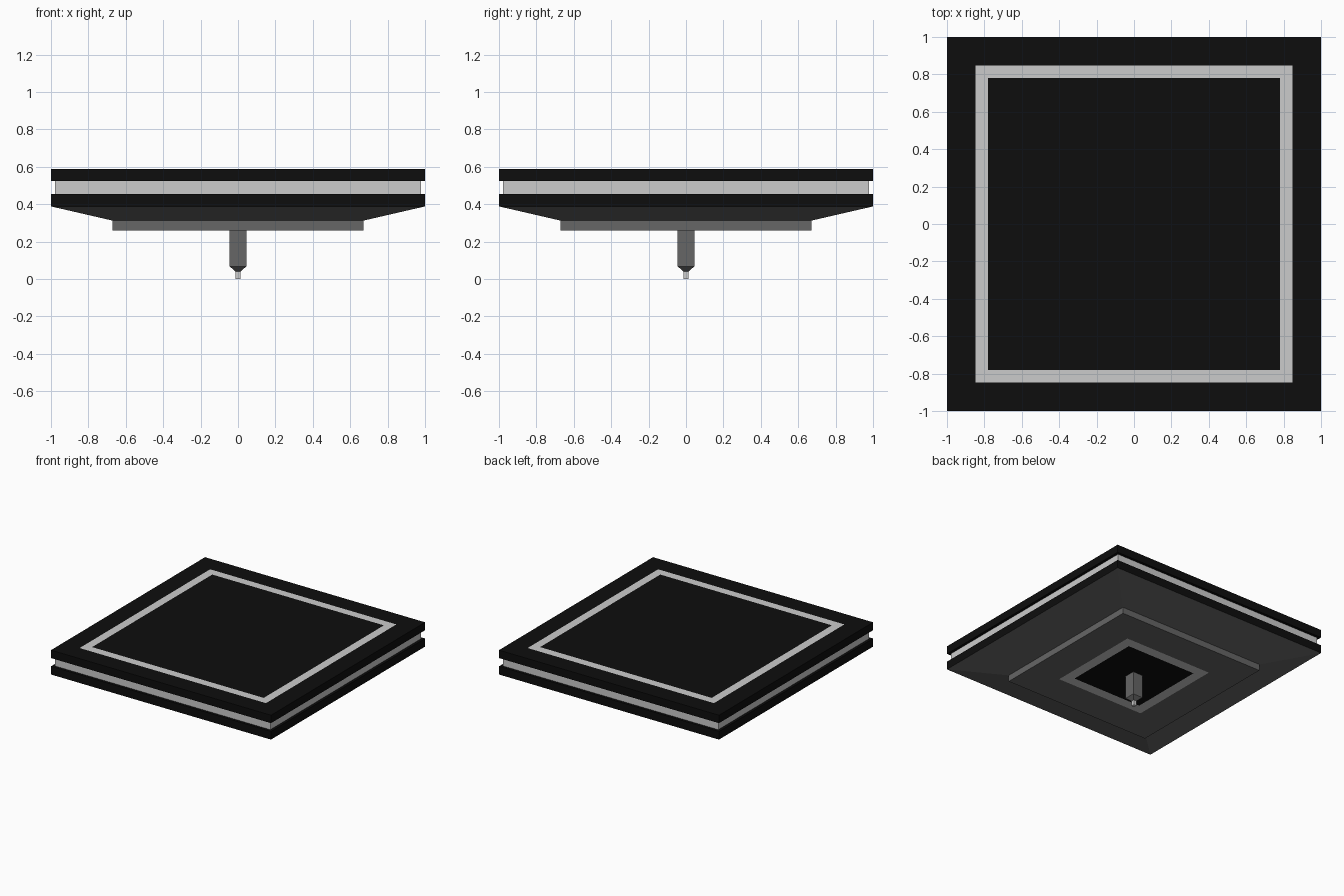
import bpy, bmesh

if "Cube" in bpy.data.objects:
    bpy.data.objects.remove(bpy.data.objects["Cube"])


def material(name, v):
    m = bpy.data.materials.new(name)
    m.diffuse_color = (v, v, v, 1)
    m.use_nodes = True
    m.node_tree.nodes["Principled BSDF"].inputs["Base Color"].default_value = m.diffuse_color
    return m


BLACK, MID, LIGHT = material("black", 0.004), material("mid_grey", 0.133), material("light_grey", 0.8)
CORNERS = ((-1, -1), (1, -1), (1, 1), (-1, 1))


def square_shell(name, profile, mats, cap_top=None, cap_bottom=None):
    """Skin square rings (half width, z), listed from top to bottom; one material per strip."""
    bm = bmesh.new()
    used = []

    def add(verts, mat):
        if mat not in used:
            used.append(mat)
        bm.faces.new(verts).material_index = used.index(mat)

    rings = [[bm.verts.new((sx * h, sy * h, z)) for sx, sy in CORNERS] for h, z in profile]
    for a, b, mat in zip(rings, rings[1:], mats):
        for i in range(4):
            j = (i + 1) % 4
            add((a[i], b[i], b[j], a[j]), mat)
    if cap_top:
        add(rings[0], cap_top)
    if cap_bottom:
        add(rings[-1][::-1], cap_bottom)
    mesh = bpy.data.meshes.new(name)
    bm.to_mesh(mesh)
    bm.free()
    for m in used:
        mesh.materials.append(m)
    bpy.context.collection.objects.link(bpy.data.objects.new(name, mesh))


# Top slab with the light square inlay, flush with its surface
square_shell("top_slab", [(0.78, 0.588), (0.847, 0.588), (1, 0.588), (1, 0.523), (0.978, 0.523)],
             [LIGHT, BLACK, BLACK, BLACK], cap_top=BLACK)

# Light band recessed between the two slabs
square_shell("edge_band", [(0.978, 0.523), (0.978, 0.455)], [LIGHT])

# Lower slab and the sloping underside
square_shell("lower_slab", [(0.978, 0.455), (1, 0.455), (1, 0.388)], [BLACK, BLACK])
square_shell("sloped_underside", [(1, 0.388), (0.67, 0.312)], [MID])

# Bottom plate with a light frame around a black centre
square_shell("bottom_plate", [(0.67, 0.312), (0.67, 0.26), (0.4, 0.26), (0.318, 0.26)],
             [MID, MID, LIGHT], cap_bottom=BLACK)

# Hanging post with tapered end and small tip
square_shell("post", [(0.045, 0.26), (0.045, 0.068), (0.014, 0.04)], [MID, MID])
square_shell("post_tip", [(0.014, 0.04), (0.014, 0)], [LIGHT], cap_bottom=LIGHT)
